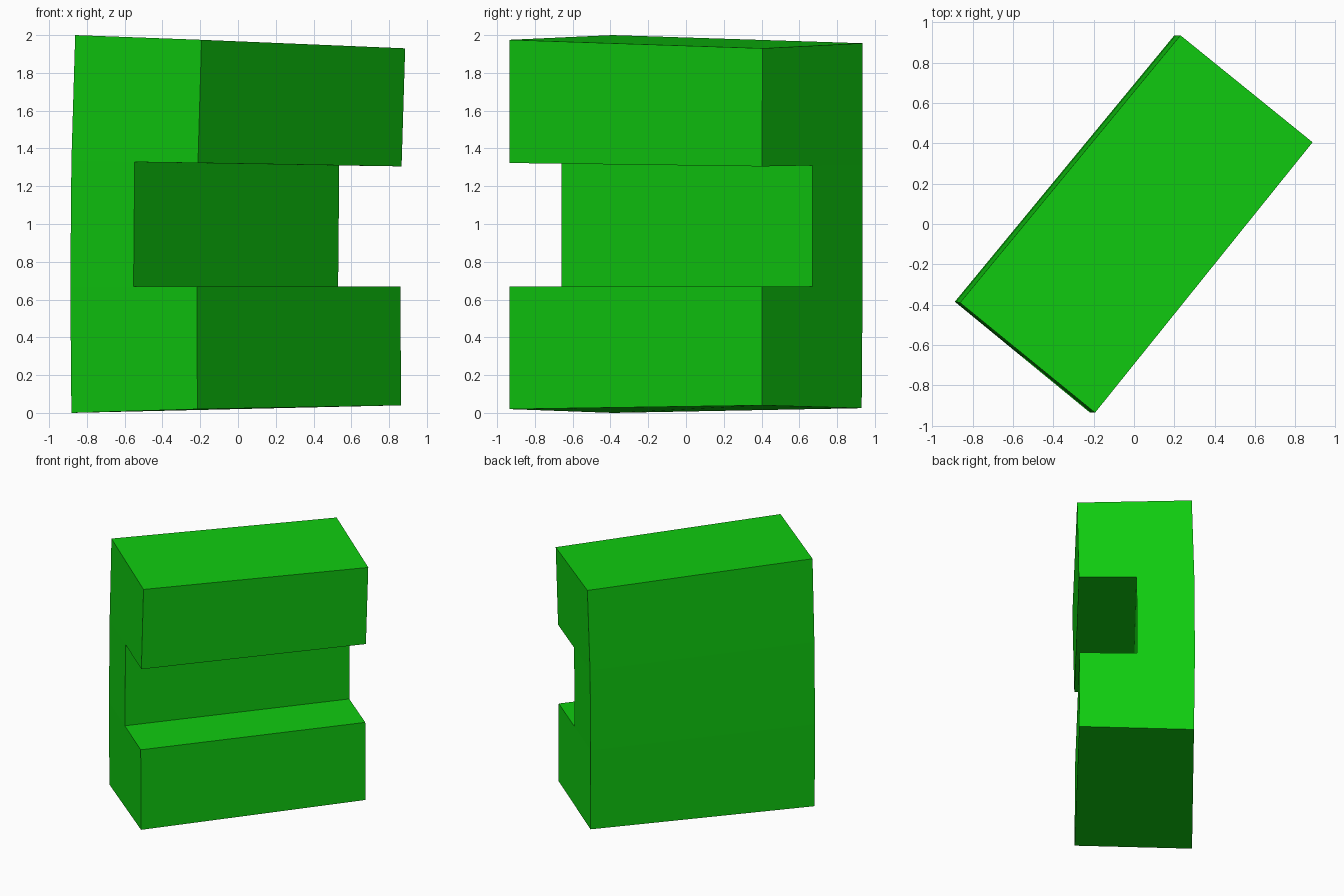
import bpy
import bmesh
from mathutils import Vector

cube = bpy.data.objects.get("Cube")
if cube:
    bpy.data.objects.remove(cube, do_unlink=True)

# Single flat green
green = bpy.data.materials.new("bright green")
green.use_nodes = True
colour = (0.005, 0.6, 0.005, 1.0)
green.diffuse_color = colour
bsdf = next(n for n in green.node_tree.nodes if n.type == 'BSDF_PRINCIPLED')
bsdf.inputs["Base Color"].default_value = colour
bsdf.inputs["Roughness"].default_value = 0.8

# Cross-section corners per level: notch side near, notch side far, spine far, spine near
LEVELS = [
    [(-0.215, -0.935, 0.02), (0.863, 0.402, 0.04), (0.205, 0.93, 0.025), (-0.882, -0.388, 0.0)],
    [(-0.218, -0.935, 0.668), (0.86, 0.402, 0.668), (0.2, 0.935, 0.668), (-0.888, -0.385, 0.668)],
    [(-0.212, -0.935, 1.323), (0.866, 0.402, 1.305), (0.206, 0.935, 1.315), (-0.882, -0.385, 1.333)],
    [(-0.193, -0.935, 1.975), (0.885, 0.405, 1.93), (0.23, 0.935, 1.957), (-0.862, -0.39, 2.0)],
]

bm = bmesh.new()
rings = [[bm.verts.new(p) for p in level] for level in LEVELS]


def halfway(a, b):
    return bm.verts.new((Vector(a.co) + Vector(b.co)) / 2)


# Notch back edge, halfway through the depth, at the two middle levels
inner = {i: (halfway(rings[i][0], rings[i][3]), halfway(rings[i][1], rings[i][2])) for i in (1, 2)}

# Top, bottom and spine
bm.faces.new(rings[0][::-1])
bm.faces.new(rings[3])
for low, high in zip(rings, rings[1:]):
    bm.faces.new((low[2], low[3], high[3], high[2]))

# Two arms: front face, notch ledge, and both ends
for outer, lip in ((0, 1), (3, 2)):
    o, n, (m_near, m_far) = rings[outer], rings[lip], inner[lip]
    bm.faces.new((o[0], o[1], n[1], n[0]))
    bm.faces.new((n[0], n[1], m_far, m_near))
    bm.faces.new((o[3], o[0], n[0], m_near, n[3]))
    bm.faces.new((o[1], o[2], n[2], m_far, n[1]))

# Notch back wall and the ends of the thin middle
(a, b), (c, d) = inner[1], inner[2]
bm.faces.new((a, b, d, c))
bm.faces.new((rings[1][3], a, c, rings[2][3]))
bm.faces.new((b, rings[1][2], rings[2][2], d))
bmesh.ops.recalc_face_normals(bm, faces=bm.faces)

mesh = bpy.data.meshes.new("notched_block")
bm.to_mesh(mesh)
bm.free()
mesh.materials.append(green)
block = bpy.data.objects.new("notched_block", mesh)
bpy.context.collection.objects.link(block)
